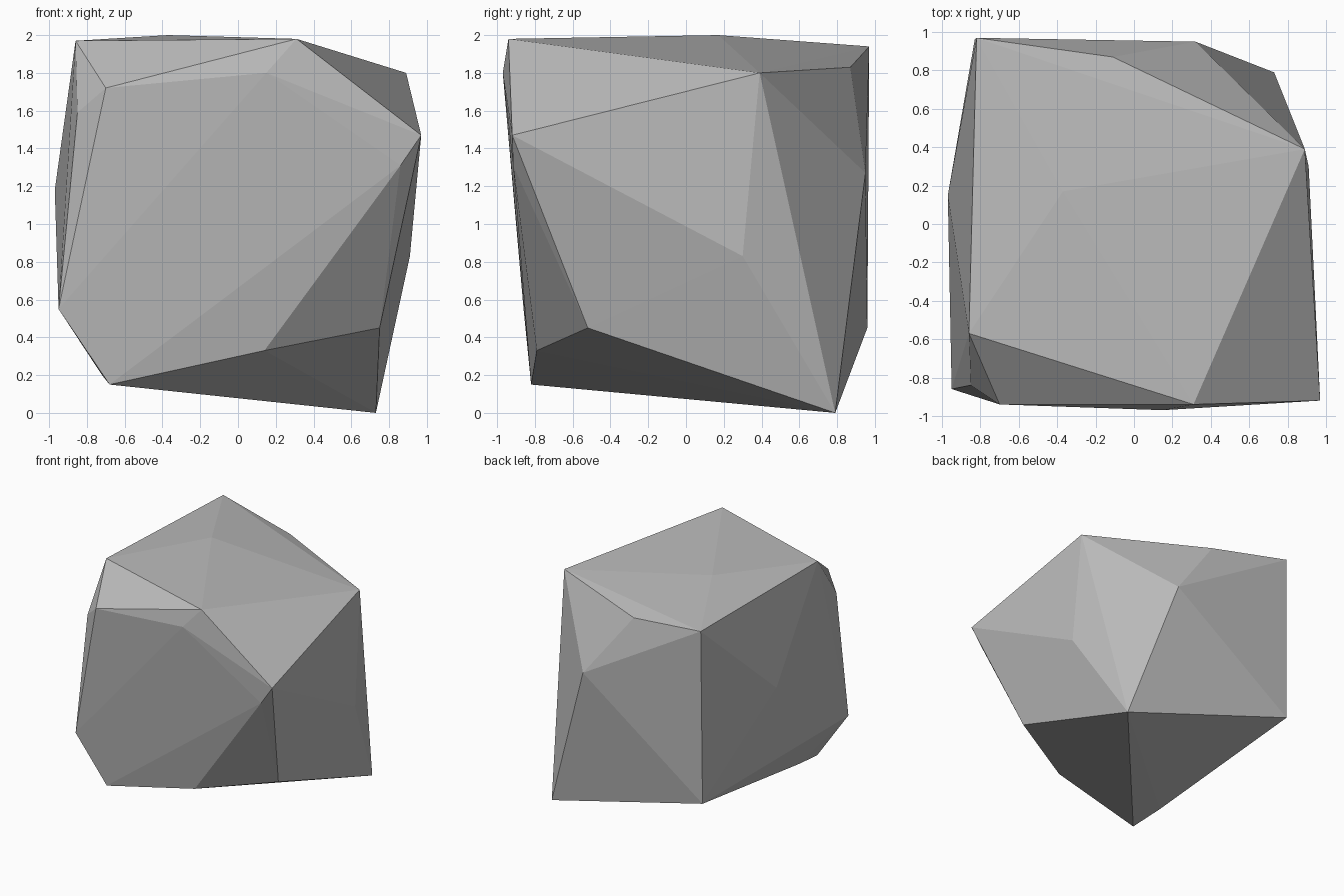
import bpy, bmesh

cube = bpy.data.objects.get("Cube")
if cube:
    bpy.data.objects.remove(cube, do_unlink=True)

# One plain stone colour
stone = bpy.data.materials.new("stone grey")
stone.use_nodes = True
colour = (0.5, 0.5, 0.5, 1.0)
stone.diffuse_color = colour
bsdf = next(n for n in stone.node_tree.nodes if n.type == 'BSDF_PRINCIPLED')
bsdf.inputs["Base Color"].default_value = colour
bsdf.inputs["Roughness"].default_value = 0.9

# Corners of the boulder, grouped by area
crown = [(-0.37, 0.17, 2.0), (0.31, -0.94, 1.98), (-0.86, -0.57, 1.97),
         (-0.82, 0.97, 1.94), (0.89, 0.39, 1.80), (-0.11, 0.87, 1.83)]
front_face = [(-0.70, -0.94, 1.72), (0.15, -0.97, 1.80), (0.97, -0.92, 1.47),
              (0.86, -0.915, 1.31), (-0.85, -0.84, 1.59), (-0.95, -0.86, 0.55)]
sides_and_back = [(0.91, 0.30, 0.83), (-0.97, 0.15, 1.18),
                  (0.32, 0.95, 1.27), (-0.83, 0.96, 0.45)]
base = [(0.73, 0.79, 0.0), (0.75, -0.52, 0.45), (0.14, -0.79, 0.33),
        (-0.68, -0.82, 0.15), (-0.72, -0.53, 0.20)]

# Wrap the corners in a faceted shell
bm = bmesh.new()
for p in crown + front_face + sides_and_back + base:
    bm.verts.new(p)
bmesh.ops.convex_hull(bm, input=bm.verts[:])
loose = [v for v in bm.verts if not v.link_faces]
bmesh.ops.delete(bm, geom=loose, context='VERTS')
bmesh.ops.recalc_face_normals(bm, faces=bm.faces[:])
mesh = bpy.data.meshes.new("boulder")
bm.to_mesh(mesh)
bm.free()
mesh.materials.append(stone)

boulder = bpy.data.objects.new("boulder", mesh)
bpy.context.scene.collection.objects.link(boulder)
